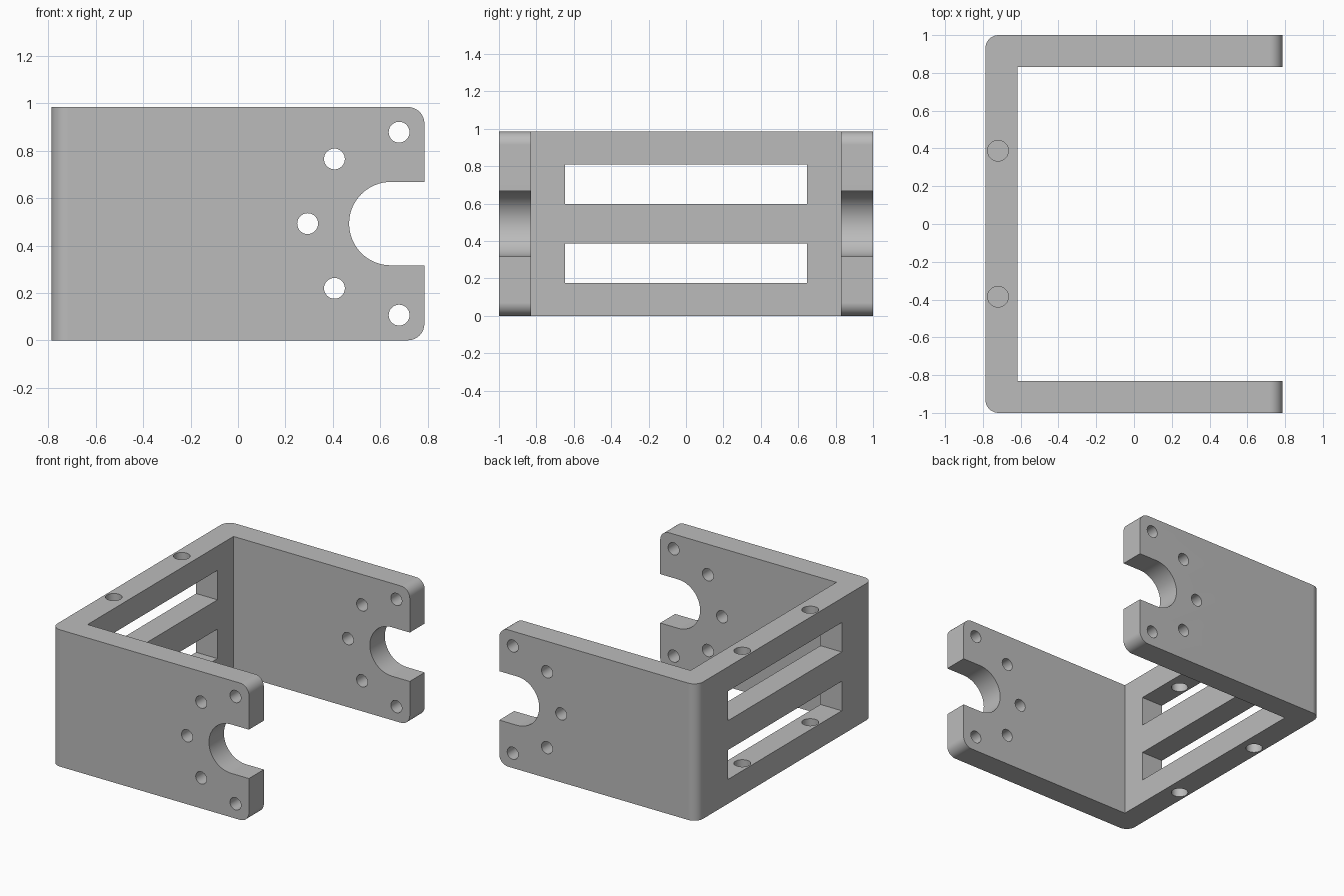
import bpy, bmesh, math
from mathutils import Vector

if "Cube" in bpy.data.objects:
    bpy.data.objects.remove(bpy.data.objects["Cube"])

# Overall dimensions
HX, HY, HEIGHT, WALL, FILLET = 0.787, 1.0, 0.985, 0.17, 0.07
MID = HEIGHT / 2

grey = bpy.data.materials.new("plain grey")
grey.use_nodes = True
grey.diffuse_color = (0.5, 0.5, 0.5, 1)
grey.node_tree.nodes["Principled BSDF"].inputs["Base Color"].default_value = (0.5, 0.5, 0.5, 1)


def arc(cx, cy, r, start, end, steps):
    angles = [math.radians(start + (end - start) * i / steps) for i in range(steps + 1)]
    return [(cx + r * math.cos(a), cy + r * math.sin(a)) for a in angles]


def prism(name, outline, axis, low, high):
    """Extrude a 2D outline along y (outline in xz) or z (outline in xy)."""
    place = (lambda p: (p[0], low, p[1])) if axis == "y" else (lambda p: (p[0], p[1], low))
    bm = bmesh.new()
    face = bm.faces.new([bm.verts.new(place(p)) for p in outline])
    move = Vector((0, high - low, 0)) if axis == "y" else Vector((0, 0, high - low))
    top = bmesh.ops.extrude_face_region(bm, geom=[face])["geom"]
    bmesh.ops.translate(bm, vec=move, verts=[v for v in top if isinstance(v, bmesh.types.BMVert)])
    if face.is_valid and len(face.link_loops if hasattr(face, "link_loops") else face.loops) and \
            all(len(e.link_faces) == 1 for e in face.edges):
        bm.faces.new(face.verts)
    bmesh.ops.recalc_face_normals(bm, faces=bm.faces)
    mesh = bpy.data.meshes.new(name)
    bm.to_mesh(mesh)
    bm.free()
    mesh.materials.append(grey)
    obj = bpy.data.objects.new(name, mesh)
    bpy.context.collection.objects.link(obj)
    return obj


def circle(x, y, r):
    return arc(x, y, r, 0, 360, 32)[:-1]


def cut(target, cutter, operation="DIFFERENCE"):
    mod = target.modifiers.new(cutter.name, "BOOLEAN")
    mod.operation, mod.solver, mod.object = operation, "EXACT", cutter
    bpy.context.view_layer.objects.active = target
    bpy.ops.object.modifier_apply(modifier=mod.name)
    bpy.data.objects.remove(cutter)


# U-shaped plan with rounded outer corners, oversized where the side outline trims it
far = HX + 0.1
plan = [(far, HY)]
plan += arc(-HX + FILLET, HY - FILLET, FILLET, 90, 180, 8)
plan += arc(-HX + FILLET, -HY + FILLET, FILLET, 180, 270, 8)
plan += [(far, -HY), (far, -HY + WALL), (-HX + WALL, -HY + WALL),
         (-HX + WALL, HY - WALL), (far, HY - WALL)]
bracket = prism("bracket", plan, "z", -0.1, HEIGHT + 0.1)

# Side outline: rounded tips and the open round notch
NOTCH = 0.176
side = [(-far, HEIGHT), (-far, 0)]
side += arc(HX - FILLET, FILLET, FILLET, -90, 0, 8)
side += [(HX, MID - NOTCH)]
side += arc(HX - 0.142, MID, NOTCH, 270, 90, 32)
side += [(HX, MID + NOTCH)]
side += arc(HX - FILLET, HEIGHT - FILLET, FILLET, 0, 90, 8)
cut(bracket, prism("side_outline", side, "y", -1.2, 1.2), "INTERSECT")

# Ring of five bolt holes through both arms
for x, z in arc(0.68, MID, 0.386, 90, 270, 4):
    cut(bracket, prism("bolt_hole", circle(x, z, 0.044), "y", -1.2, 1.2))

# Two long slots in the back plate
SLOT = 0.648
slot_outline = [(-far, -SLOT), (-0.5, -SLOT), (-0.5, SLOT), (-far, SLOT)]
slots = [(0.175, 0.387), (0.598, 0.81)]
for low, high in slots:
    cut(bracket, prism("slot", slot_outline, "z", low, high))

# Vertical holes through the top and bottom rails only
for y in (-0.385, 0.388):
    for low, high in ((-0.1, 0.28), (0.7, HEIGHT + 0.1)):
        cut(bracket, prism("rail_hole", circle(-0.72, y, 0.055), "z", low, high))

# Smooth curved walls, crisp flat faces
bpy.ops.object.select_all(action="DESELECT")
bracket.select_set(True)
bpy.context.view_layer.objects.active = bracket
bpy.ops.object.shade_smooth_by_angle(angle=math.radians(30))
weighted = bracket.modifiers.new("Weighted normals", "WEIGHTED_NORMAL")
weighted.keep_sharp = True
